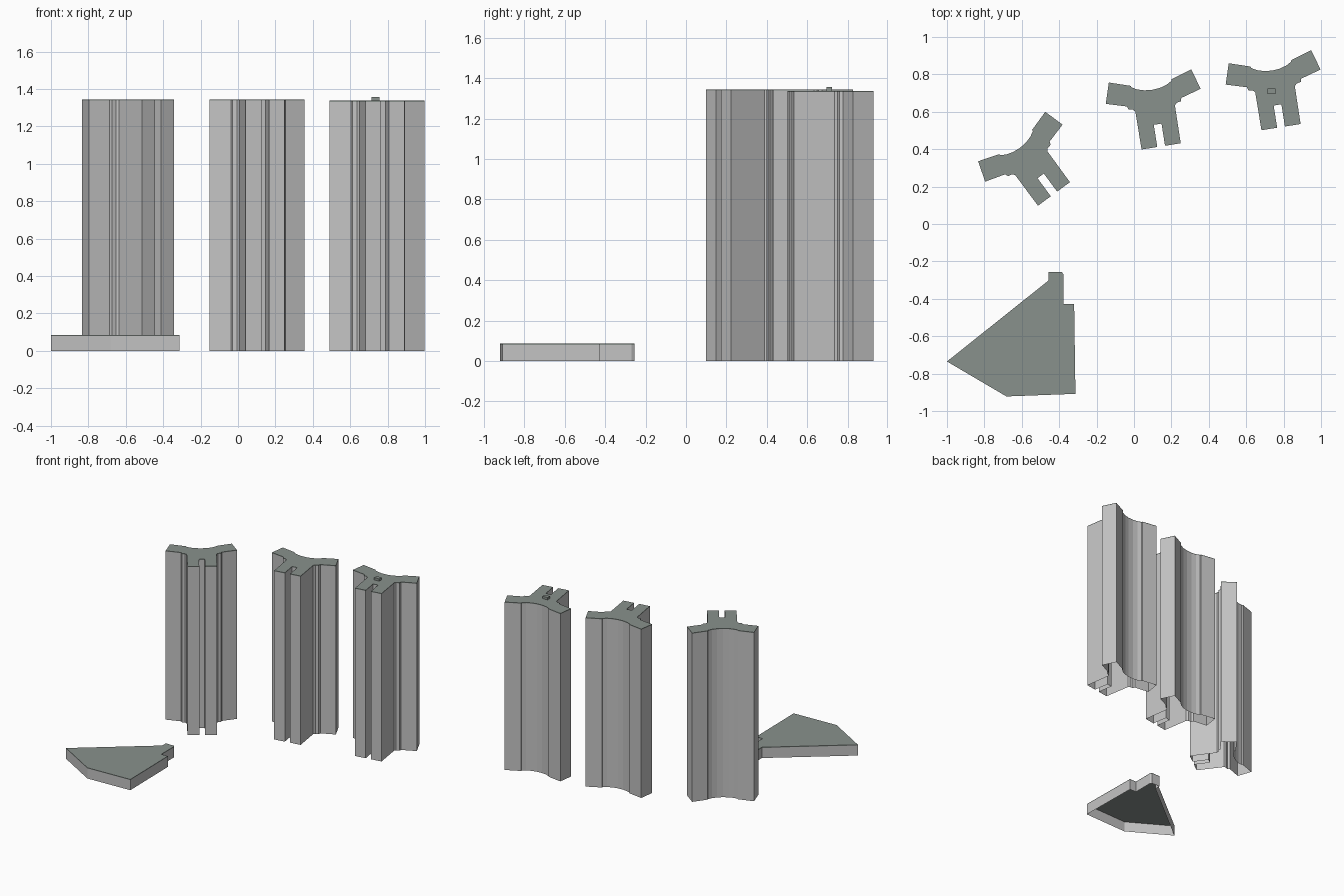
import bpy
import bmesh
from math import radians
from mathutils import Matrix

cube = bpy.data.objects.get("Cube")
if cube:
    bpy.data.objects.remove(cube, do_unlink=True)


def make_material(name, rgb):
    mat = bpy.data.materials.new(name)
    mat.use_nodes = True
    mat.diffuse_color = (*rgb, 1)
    mat.node_tree.nodes["Principled BSDF"].inputs["Base Color"].default_value = (*rgb, 1)
    return mat


wall_grey = make_material("wall grey", (0.55, 0.55, 0.55))
roof_grey = make_material("roof green grey", (0.25, 0.285, 0.265))
ROOF = 0.006  # roof slab thickness


def prism(name, outline, z0, z1, mat, capped, spot=(0, 0), turn=0):
    """Extrude a counter-clockwise outline; leave both ends open unless capped."""
    bm = bmesh.new()
    low = [bm.verts.new((x, y, z0)) for x, y in outline]
    high = [bm.verts.new((x, y, z1)) for x, y in outline]
    n = len(outline)
    for i in range(n):
        j = (i + 1) % n
        bm.faces.new((low[i], low[j], high[j], high[i]))
    if capped:
        bm.faces.new(high)
        bm.faces.new(low[::-1])
    mesh = bpy.data.meshes.new(name)
    bm.to_mesh(mesh)
    bm.free()
    mesh.materials.append(mat)
    obj = bpy.data.objects.new(name, mesh)
    obj.matrix_world = Matrix.Translation((*spot, 0)) @ Matrix.Rotation(radians(turn), 4, "Z")
    bpy.context.collection.objects.link(obj)
    return obj


def building(name, outline, height, spot=(0, 0), turn=0):
    """Open-bottomed walls with a roof slab on top."""
    prism(name + "_walls", outline, 0, height - ROOF, wall_grey, False, spot, turn)
    prism(name + "_roof", outline, height - ROOF, height, roof_grey, True, spot, turn)


# Right half of the Y-shaped tower plan, from the slot between the legs
# round the wing to the middle of the concave back
half = [(0.021, -0.207), (0.021, -0.327), (0.106, -0.327), (0.107, -0.123),
        (0.118, -0.110), (0.142, -0.105), (0.147, -0.088), (0.257, -0.056),
        (0.223, 0.054), (0.110, 0.018), (0.108, 0.010), (0.080, -0.006),
        (0.043, -0.017)]
plan = half + [(0, -0.021)] + [(-x, y) for x, y in reversed(half)]

# Three towers
building("left_tower", plan, 1.345, (-0.622, 0.424), 36.4)
building("middle_tower", plan, 1.345, (0.094, 0.738), 9)
building("right_tower", plan, 1.338, (0.735, 0.841), 9)

# Small rooftop box on the right tower
box = [(0.714, 0.695), (0.757, 0.695), (0.757, 0.724), (0.714, 0.724)]
prism("rooftop_box", box, 1.338, 1.357, roof_grey, True)

# Low wedge-shaped hall
hall = [(-1.0, -0.735), (-0.682, -0.922), (-0.313, -0.908), (-0.32, -0.427),
        (-0.377, -0.427), (-0.377, -0.27), (-0.386, -0.256), (-0.457, -0.256),
        (-0.457, -0.302)]
building("low_hall", hall, 0.086)
